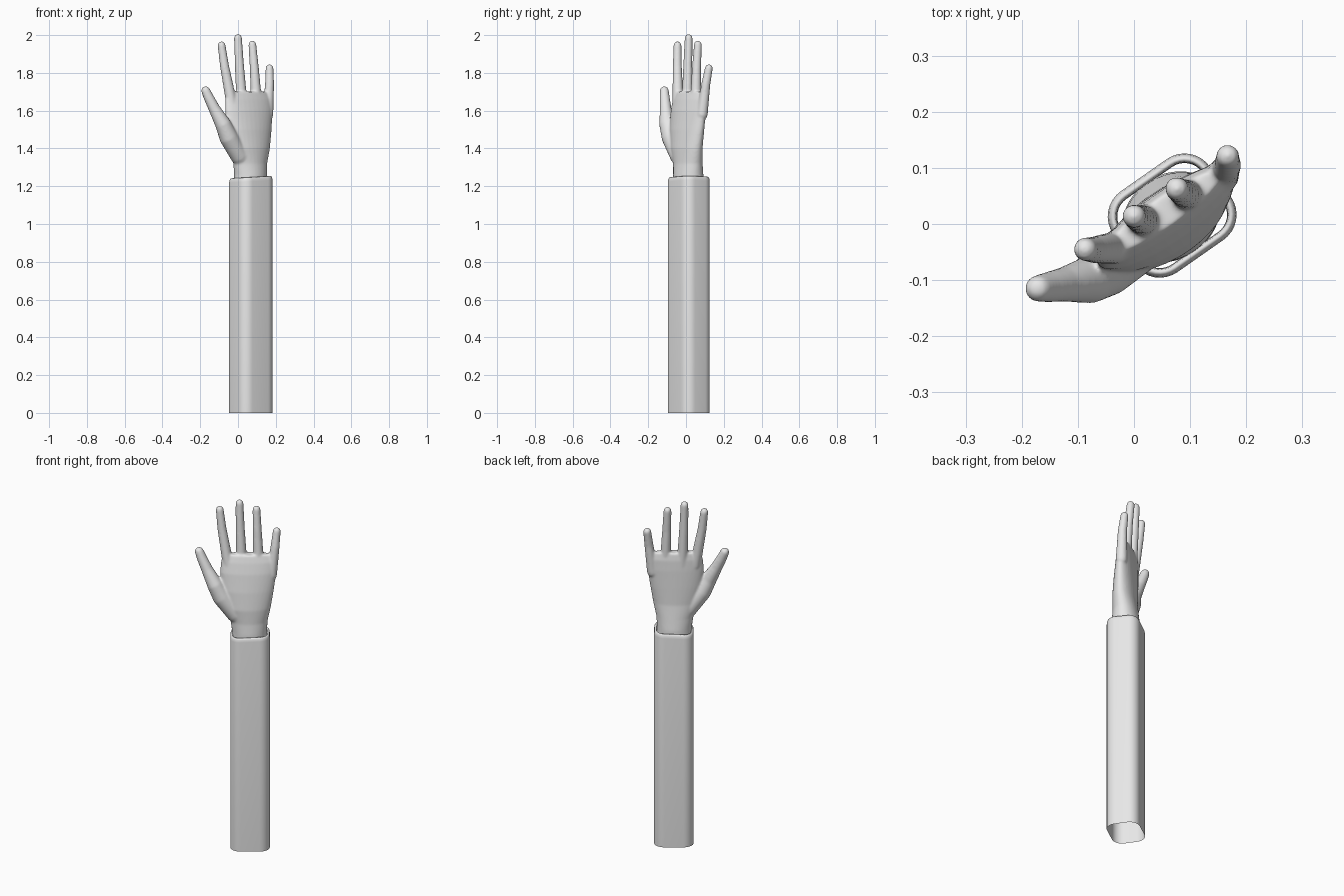
import bpy, bmesh, math
from mathutils import Vector

if "Cube" in bpy.data.objects:
    bpy.data.objects.remove(bpy.data.objects["Cube"])

grey = bpy.data.materials.new("light_grey")
grey.diffuse_color = (0.8, 0.8, 0.8, 1)
grey.use_nodes = True
grey.node_tree.nodes["Principled BSDF"].inputs["Base Color"].default_value = grey.diffuse_color

ANGLE = math.radians(35)                      # direction of the palm's width
U = Vector((math.cos(ANGLE), math.sin(ANGLE), 0))
V = Vector((-math.sin(ANGLE), math.cos(ANGLE), 0))


def loft(bm, rings, cap=True):
    """Bridge equal-sized rings of points, optionally closing both ends."""
    loops = [[bm.verts.new(p) for p in ring] for ring in rings]
    n = len(loops[0])
    for a, b in zip(loops, loops[1:]):
        for i in range(n):
            j = (i + 1) % n
            bm.faces.new((a[i], a[j], b[j], b[i]))
    if cap:
        bm.faces.new(loops[0][::-1])
        bm.faces.new(loops[-1])


def oval(c, a, b, ax=U, ay=V, n=32):
    return [Vector(c) + ax * a * math.cos(2 * math.pi * i / n)
            + ay * b * math.sin(2 * math.pi * i / n) for i in range(n)]


def limb(bm, points):
    """Round tapered limb with domed ends through (x, y, z, radius) points."""
    pts = [(Vector(p[:3]), p[3]) for p in points]
    rings = []
    for i, (c, r) in enumerate(pts):
        t = (pts[min(i + 1, len(pts) - 1)][0] - pts[max(i - 1, 0)][0]).normalized()
        ax = (U - t * U.dot(t)).normalized()
        ay = t.cross(ax)
        if i == 0:
            angles = [-80, -60, -40, -20, 0]
        elif i == len(pts) - 1:
            angles = [0, 20, 40, 60, 80]
        else:
            angles = [0]
        for deg in angles:
            k = math.radians(deg)
            rings.append(oval(c + t * r * math.sin(k), r * math.cos(k),
                              r * math.cos(k), ax, ay, 20))
    loft(bm, rings)


def finish(name, bm):
    bmesh.ops.recalc_face_normals(bm, faces=bm.faces[:])
    me = bpy.data.meshes.new(name)
    bm.to_mesh(me)
    bm.free()
    me.materials.append(grey)
    me.polygons.foreach_set("use_smooth", [True] * len(me.polygons))
    ob = bpy.data.objects.new(name, me)
    bpy.context.collection.objects.link(ob)
    return ob


# Sleeve: open rounded-box tube with a rolled, slightly slanted rim
def sleeve_ring(z, inset):
    hu, hv, r = 0.05, 0.033, 0.055 - inset
    ring = []
    for q, (su, sv) in enumerate([(1, 1), (-1, 1), (-1, -1), (1, -1)]):
        for i in range(9):
            k = math.radians(90 * q + 90 * i / 8)
            p = Vector((0.068, 0.015, z)) + U * (su * hu + r * math.cos(k)) \
                + V * (sv * hv + r * math.sin(k))
            if z > 1:
                p.z += 0.06 * (p.x - 0.068)
            ring.append(p)
    return ring


bm = bmesh.new()
loft(bm, [sleeve_ring(z, s) for z, s in [
    (0, 0), (1.225, 0), (1.238, 0.002), (1.246, 0.006), (1.248, 0.010),
    (1.245, 0.014), (1.235, 0.016), (1.17, 0.017)]], cap=False)
finish("sleeve", bm)

# Hand: wrist and palm as ovals, then thumb and fingers, fused and smoothed
bm = bmesh.new()
palm = [  # x, y, z, half width, half thickness
    (0.066, 0.013, 1.18, 0.093, 0.076), (0.066, 0.012, 1.26, 0.093, 0.073),
    (0.065, 0.010, 1.32, 0.099, 0.066), (0.063, 0.002, 1.40, 0.122, 0.061),
    (0.059, 0.005, 1.50, 0.140, 0.055), (0.058, 0.013, 1.60, 0.150, 0.046),
    (0.056, 0.019, 1.66, 0.147, 0.037), (0.053, 0.021, 1.70, 0.125, 0.027)]
loft(bm, [oval(p[:3], p[3], p[4]) for p in palm])

limb(bm, [(0.01, -0.035, 1.36, 0.050), (-0.05, -0.080, 1.46, 0.050),
          (-0.08, -0.100, 1.53, 0.042), (-0.125, -0.108, 1.61, 0.031),
          (-0.155, -0.113, 1.67, 0.027), (-0.171, -0.115, 1.706, 0.024)])

fingers = [  # root, middle and tip centres
    ((-0.030, -0.042, 1.62), (-0.072, -0.046, 1.84), (-0.087, -0.045, 1.946)),
    ((0.022, 0.005, 1.62), (0.007, 0.010, 1.85), (0.000, 0.014, 1.985)),
    ((0.100, 0.050, 1.62), (0.086, 0.056, 1.83), (0.076, 0.063, 1.950)),
    ((0.157, 0.085, 1.58), (0.167, 0.105, 1.74), (0.167, 0.121, 1.825))]
for root, mid, tip in fingers:
    limb(bm, [(*root, 0.030), (*mid, 0.024), (*tip, 0.021)])

hand = finish("hand", bm)
fuse = hand.modifiers.new("fuse", 'REMESH')
fuse.mode = 'VOXEL'
fuse.voxel_size = 0.005
fuse.use_smooth_shade = True
soften = hand.modifiers.new("soften", 'SMOOTH')
soften.factor = 0.5
soften.iterations = 12
